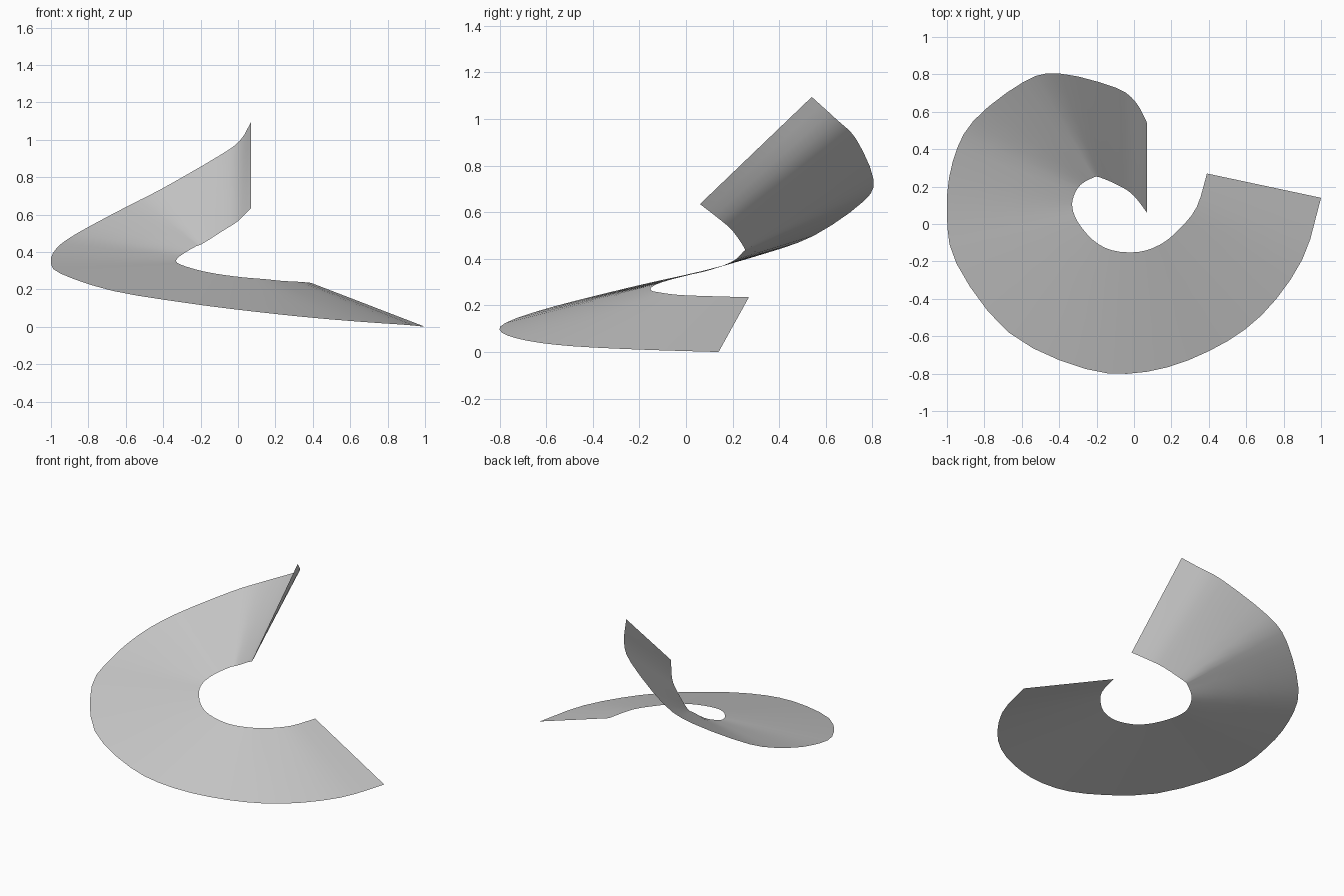
import bpy
import bmesh
from mathutils import Vector

STEPS_BETWEEN_KEYS = 3
STEPS_ACROSS = 4

# Remove the default object
default_cube = bpy.data.objects.get("Cube")
if default_cube:
    bpy.data.objects.remove(default_cube, do_unlink=True)

# Matching straight rulings of the twisted sheet: outer rim point, inner rim point
RULINGS = [
    ((1, .14, 0), (.39, .27, .235)),
    ((.9, -.19, .01), (.335, .09, .24)),
    ((.68, -.49, .025), (.24, -.03, .245)),
    ((.4, -.68, .048), (.14, -.11, .255)),
    ((.07, -.79, .083), (.02, -.15, .265)),
    ((-.26, -.775, .125), (-.12, -.14, .284)),
    ((-.67, -.58, .192), (-.22, -.085, .305)),
    ((-.95, -.21, .285), (-.3, .01, .33)),
    ((-1, .07, .348), (-.33, .09, .348)),
    ((-.97, .33, .42), (-.32, .155, .37)),
    ((-.86, .55, .5), (-.285, .21, .395)),
    ((-.59, .76, .645), (-.225, .245, .43)),
    ((-.4, .805, .742), (-.185, .25, .447)),
    ((-.1, .73, .915), (-.07, .2, .52)),
    ((.01, .65, .995), (0, .15, .565)),
    ((.07, .54, 1.095), (.07, .06, .635)),
]


def smooth_path(points, steps):
    """Return a smooth curve passing through all the given points."""
    points = [Vector(point) for point in points]
    first = points[0] * 2 - points[1]
    last = points[-1] * 2 - points[-2]
    padded = [first] + points + [last]
    path = []
    for before, start, end, after in zip(padded, padded[1:], padded[2:], padded[3:]):
        start_slope = (end - before) / 2
        end_slope = (after - start) / 2
        for step in range(steps):
            t = step / steps
            blend = t * t * (3 - 2 * t)
            path.append(start.lerp(end, blend)
                        + start_slope * (t * (1 - t) ** 2)
                        - end_slope * (t * t * (1 - t)))
    path.append(points[-1])
    return path


def make_material(name, colour):
    material = bpy.data.materials.new(name)
    material.use_nodes = True
    material.diffuse_color = colour
    shader = next(node for node in material.node_tree.nodes
                  if node.type == "BSDF_PRINCIPLED")
    shader.inputs["Base Color"].default_value = colour
    return material


def make_ruled_sheet(name, outer_rim, inner_rim, material):
    """Stretch a smooth single-layer sheet between two rims."""
    bm = bmesh.new()
    rows = []
    for outer, inner in zip(outer_rim, inner_rim):
        rows.append([bm.verts.new(outer.lerp(inner, column / STEPS_ACROSS))
                     for column in range(STEPS_ACROSS + 1)])
    for row, next_row in zip(rows, rows[1:]):
        for column in range(STEPS_ACROSS):
            face = bm.faces.new((row[column], row[column + 1],
                                 next_row[column + 1], next_row[column]))
            face.smooth = True
    mesh = bpy.data.meshes.new(name)
    bm.to_mesh(mesh)
    bm.free()
    mesh.materials.append(material)
    sheet = bpy.data.objects.new(name, mesh)
    bpy.context.collection.objects.link(sheet)
    return sheet


# The curling open ring
grey = make_material("light_grey", (0.6, 0.6, 0.6, 1))
outer_rim = smooth_path([outer for outer, inner in RULINGS], STEPS_BETWEEN_KEYS)
inner_rim = smooth_path([inner for outer, inner in RULINGS], STEPS_BETWEEN_KEYS)
make_ruled_sheet("curled_ring_sheet", outer_rim, inner_rim, grey)
